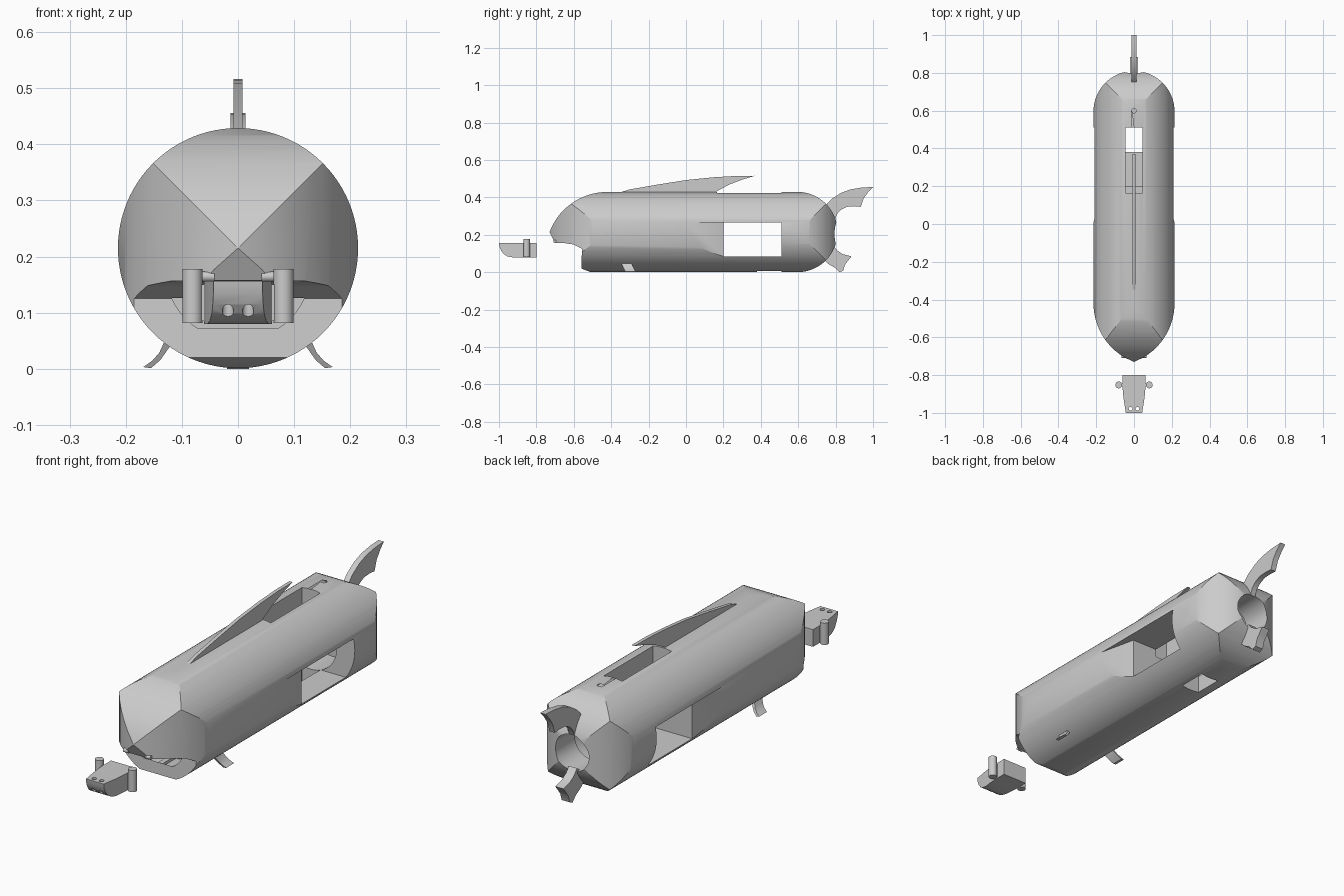
import bpy, bmesh, math
from mathutils import Vector

if "Cube" in bpy.data.objects:
    bpy.data.objects.remove(bpy.data.objects["Cube"])

R, C = 0.214, 0.215   # hull radius and axis height


def prism(name, pts, axis, lo, hi):
    """Extrude a 2D outline along x (pts=y,z), y (pts=x,z) or z (pts=x,y)."""
    put = {'x': lambda a, b, t: (t, a, b),
           'y': lambda a, b, t: (a, t, b),
           'z': lambda a, b, t: (a, b, t)}[axis]
    bm = bmesh.new()
    face = bm.faces.new([bm.verts.new(put(a, b, lo)) for a, b in pts])
    ext = bmesh.ops.extrude_face_region(bm, geom=[face])
    move = Vector(put(0, 0, hi - lo))
    for v in ext['geom']:
        if isinstance(v, bmesh.types.BMVert):
            v.co += move
    bmesh.ops.recalc_face_normals(bm, faces=bm.faces)
    me = bpy.data.meshes.new(name)
    bm.to_mesh(me)
    bm.free()
    ob = bpy.data.objects.new(name, me)
    bpy.context.collection.objects.link(ob)
    return ob


def rod(name, a, b, r, axis, lo, hi, n=32):
    pts = [(a + r * math.cos(2 * math.pi * i / n),
            b + r * math.sin(2 * math.pi * i / n)) for i in range(n)]
    return prism(name, pts, axis, lo, hi)


def box(name, x0, x1, y0, y1, z0, z1):
    return prism(name, [(x0, y0), (x1, y0), (x1, y1), (x0, y1)], 'z', z0, z1)


def boolean(ob, cutter, op='DIFFERENCE'):
    m = ob.modifiers.new('cut', 'BOOLEAN')
    m.operation, m.object, m.solver = op, cutter, 'EXACT'
    bpy.context.view_layer.objects.active = ob
    bpy.ops.object.modifier_apply(modifier=m.name)
    bpy.data.objects.remove(cutter)


def smooth(ob):
    bpy.ops.object.select_all(action='DESELECT')
    ob.select_set(True)
    bpy.context.view_layer.objects.active = ob
    bpy.ops.object.shade_smooth_by_angle(angle=math.radians(25))


# Shared half outline: pointed nose arc and round stern, as (y, half width)
W = R + 0.0005
L = 0.31
RN = (L * L + W * W) / (2 * W)
nose = []
for i in range(17):
    d = L * (1 - i / 16)
    nose.append((-0.42 - d, W - RN + math.sqrt(RN * RN - d * d)))
nose[0] = (-0.73, 0.0)
stern = [(0.596 + W * math.sin(i * math.pi / 32), W * math.cos(i * math.pi / 32))
         for i in range(17)]
stern[-1] = (0.596 + W, 0.0)

# Hull: cylinder trimmed by the plan outline and the side outline
hull = rod('hull', 0, C, R, 'y', -0.75, 0.83, 96)
half = nose + stern
plan = [(w, y) for y, w in half] + [(-w, y) for y, w in half[-2:0:-1]]
boolean(hull, prism('plan_cut', plan, 'z', -0.1, 0.6), 'INTERSECT')
chin = [(-0.51, C - W), (-0.56, 0.02), (-0.556, 0.125), (-0.6, 0.148),
        (-0.65, 0.156), (-0.70, 0.157)]
side = [(y, C + w) for y, w in half] + [(y, C - w) for y, w in stern[-2::-1]] + chin
boolean(hull, prism('side_cut', side, 'x', -0.4, 0.4), 'INTERSECT')

# Side windows with tapered intakes
boolean(hull, box('window_cut', -0.4, 0.4, 0.2, 0.51, 0.085, 0.265))
for s in (1, -1):
    wedge = [(s * 0.216, 0.0), (s * 0.17, 0.201), (s * 0.3, 0.201), (s * 0.3, 0.0)]
    boolean(hull, prism('intake_cut', wedge, 'z', 0.085, 0.265))

# Top hatch, bottom hatch, stern outlet, mouth recess, pin hole
boolean(hull, box('top_hatch_cut', -0.045, 0.045, 0.165, 0.51, 0.23, 0.6))
boolean(hull, box('bottom_hatch_cut', -0.045, 0.045, 0.38, 0.51, -0.1, 0.1))
boolean(hull, rod('chamber_cut', 0, 0.2, 0.125, 'y', 0.48, 0.66, 48))
boolean(hull, rod('outlet_cut', 0, 0.205, 0.082, 'y', 0.64, 0.9, 48))
boolean(hull, rod('mouth_recess_cut', 0, 0.18, 0.13, 'y', -0.558, -0.45, 48))
boolean(hull, rod('pin_hole_cut', 0, 0.6, 0.012, 'z', 0.25, 0.6, 20))
smooth(hull)
box('mouth_stop', -0.011, 0.011, -0.55, -0.44, 0.045, 0.063)

# Back fin
smooth(prism('back_fin', [(-0.36, 0.425), (-0.3, 0.443), (-0.15, 0.469), (0, 0.493),
                          (0.15, 0.508), (0.27, 0.515), (0.37, 0.516), (0.30, 0.495),
                          (0.23, 0.468), (0.15, 0.425)], 'x', -0.008, 0.008))

# Tail fins
smooth(prism('upper_tail_fin', [(0.74, 0.35), (0.78, 0.393), (0.83, 0.425), (0.88, 0.443),
                                (0.94, 0.453), (1.0, 0.456), (0.975, 0.43), (0.95, 0.395),
                                (0.935, 0.35), (0.9, 0.353), (0.86, 0.35), (0.83, 0.335),
                                (0.81, 0.315), (0.797, 0.285), (0.77, 0.295)],
             'x', -0.013, 0.013))
smooth(prism('lower_tail_fin', [(0.73, 0.075), (0.77, 0.125), (0.79, 0.14), (0.81, 0.115),
                                (0.84, 0.096), (0.885, 0.085), (0.865, 0.06), (0.85, 0.04),
                                (0.84, 0.008), (0.82, 0.0), (0.80, 0.022), (0.76, 0.045)],
             'x', -0.02, 0.02))

# Curved belly fins, swept back
for s, label in ((1, 'right'), (-1, 'left')):
    pts = [(0.112, 0.055), (0.124, 0.036), (0.138, 0.016), (0.155, 0.001),
           (0.169, 0.003), (0.153, 0.014), (0.14, 0.029), (0.126, 0.06)]
    fin = prism(label + '_belly_fin', [(s * x, z) for x, z in pts], 'y', -0.345, -0.29)
    for v in fin.data.vertices:
        v.co.y += (0.045 - v.co.z) * 0.5
    smooth(fin)

# Jaw: detached piece with curved underside, two holes and side pins
jaw = prism('jaw', [(-1.0, 0.156), (-0.997, 0.135), (-0.988, 0.115), (-0.975, 0.098),
                    (-0.955, 0.085), (-0.93, 0.08), (-0.8, 0.08), (-0.8, 0.156)],
            'x', -0.1, 0.1)
jp = [(0.042, -1.01), (0.046, -0.98), (0.053, -0.94), (0.058, -0.9), (0.061, -0.86),
      (0.061, -0.79)]
boolean(jaw, prism('jaw_plan', jp + [(-x, y) for x, y in jp[::-1]], 'z', 0, 0.3), 'INTERSECT')
for s, label in ((1, 'right'), (-1, 'left')):
    boolean(jaw, rod('jaw_hole_cut', s * 0.018, -0.978, 0.01, 'z', 0, 0.3, 24))
    smooth(rod(label + '_jaw_pin', s * 0.081, -0.852, 0.018, 'z', 0.082, 0.178))
    box(label + '_jaw_pin_arm', min(s * 0.055, s * 0.08), max(s * 0.055, s * 0.08),
        -0.86, -0.844, 0.085, 0.15)
    # Small hinge bosses under the nose
    lo, hi = sorted((s * 0.042, s * 0.066))
    smooth(rod(label + '_hinge_boss', -0.7, 0.164, 0.009, 'x', lo, hi, 20))
smooth(jaw)
